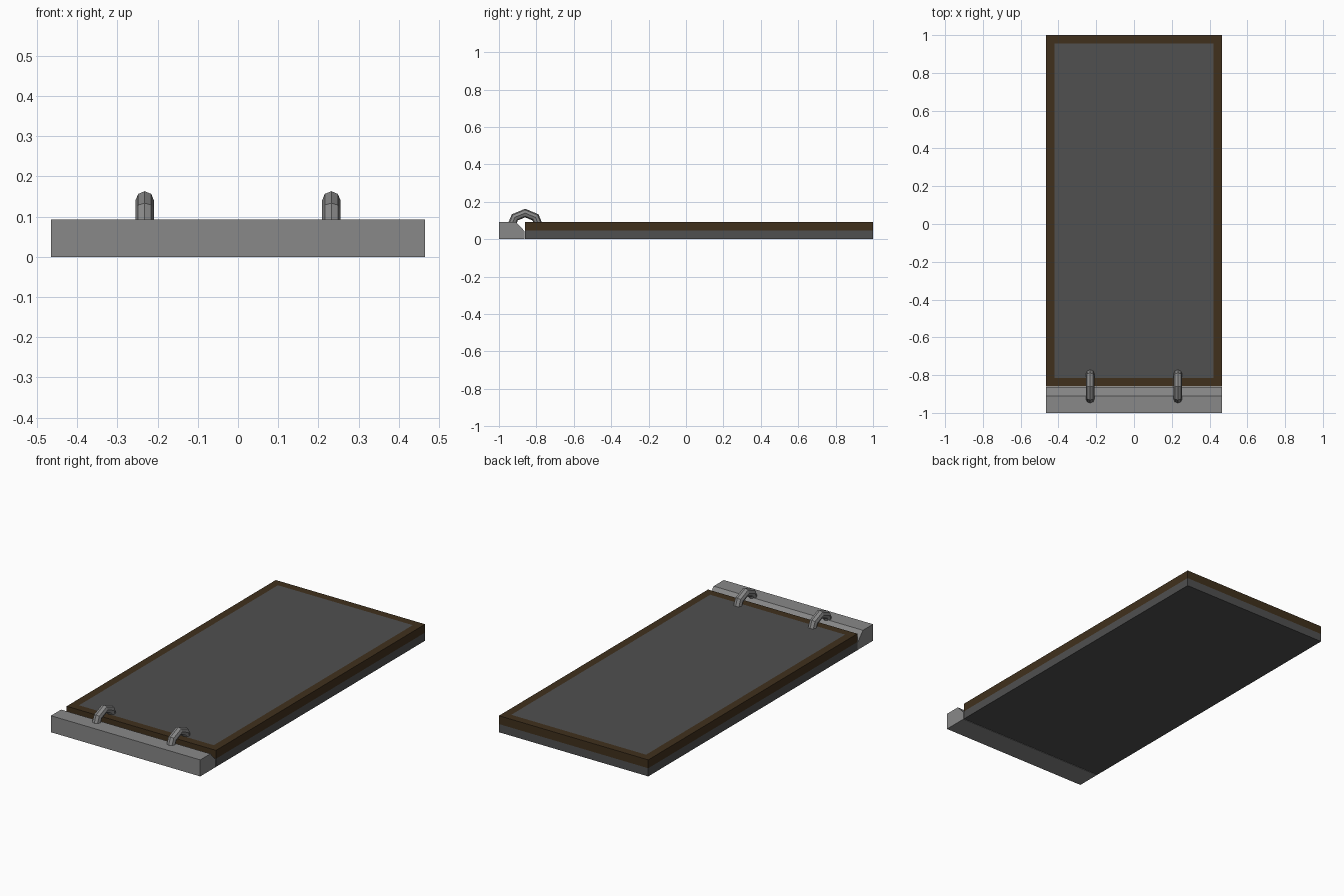
import bpy, bmesh, math
from mathutils import Vector

if "Cube" in bpy.data.objects:
    bpy.data.objects.remove(bpy.data.objects["Cube"], do_unlink=True)


def material(name, rgb):
    m = bpy.data.materials.new(name)
    m.use_nodes = True
    m.diffuse_color = (*rgb, 1)
    m.node_tree.nodes["Principled BSDF"].inputs["Base Color"].default_value = (*rgb, 1)
    return m


dark_grey = material("dark grey", (0.08, 0.08, 0.08))
brown = material("dark brown", (0.051, 0.030, 0.012))
light_grey = material("light grey", (0.246, 0.246, 0.246))

HALF_W, TOP, MID = 0.465, 0.093, 0.046
FRONT, BACK, RIM = -0.86, 1.0, 0.045


def finish(name, bm, *mats):
    bmesh.ops.recalc_face_normals(bm, faces=bm.faces)
    mesh = bpy.data.meshes.new(name)
    bm.to_mesh(mesh)
    bm.free()
    for m in mats:
        mesh.materials.append(m)
    obj = bpy.data.objects.new(name, mesh)
    bpy.context.collection.objects.link(obj)
    return obj


def extruded(bm, points, direction):
    """Closed prism from a planar outline."""
    face = bm.faces.new([bm.verts.new(p) for p in points])
    out = bmesh.ops.extrude_face_region(bm, geom=[face])
    verts = [g for g in out["geom"] if isinstance(g, bmesh.types.BMVert)]
    bmesh.ops.translate(bm, verts=verts, vec=direction)


def rectangle(inset, z):
    x, y0, y1 = HALF_W - inset, FRONT + inset, BACK - inset
    return [(-x, y0, z), (x, y0, z), (x, y1, z), (-x, y1, z)]


# Lower half of the panel
bm = bmesh.new()
extruded(bm, rectangle(0, 0), (0, 0, MID))
finish("panel_base", bm, dark_grey)

# Upper half: brown rim around an inset grey surface
bm = bmesh.new()
extruded(bm, rectangle(0, MID), (0, 0, TOP - MID))
bm.normal_update()
top = max(bm.faces, key=lambda f: f.calc_center_median().z)
bmesh.ops.inset_region(bm, faces=[top], thickness=RIM, use_even_offset=True)
top.material_index = 1
finish("panel_frame", bm, brown, dark_grey)

# Front bar with a chamfered inner edge
bm = bmesh.new()
profile = [(-1, 0), (FRONT - 0.003, 0), (FRONT - 0.003, 0.043), (-0.91, TOP), (-1, TOP)]
extruded(bm, [(-HALF_W, y, z) for y, z in profile], (2 * HALF_W, 0, 0))
finish("front_bar", bm, light_grey)


# Arched rings joining bar and panel
def hook(name, x, centre_z=0.062, radius=0.078, tube=0.023, sides=8):
    bm = bmesh.new()
    rings = []
    for i in range(5):
        a = math.pi * i / 4
        out = Vector((0, -math.cos(a), math.sin(a)))
        mid = Vector((x, FRONT, centre_z)) + out * radius
        angles = [2 * math.pi * j / sides for j in range(sides)]
        rings.append([bm.verts.new(mid + out * tube * math.cos(b)
                                   + Vector((tube * math.sin(b), 0, 0))) for b in angles])
    for r, s in zip(rings, rings[1:]):
        for j in range(sides):
            k = (j + 1) % sides
            bm.faces.new((r[j], r[k], s[k], s[j]))
    bm.faces.new(rings[0])
    bm.faces.new(rings[-1])
    finish(name, bm, light_grey)


hook("right_hook", -0.232)
hook("left_hook", 0.232)
